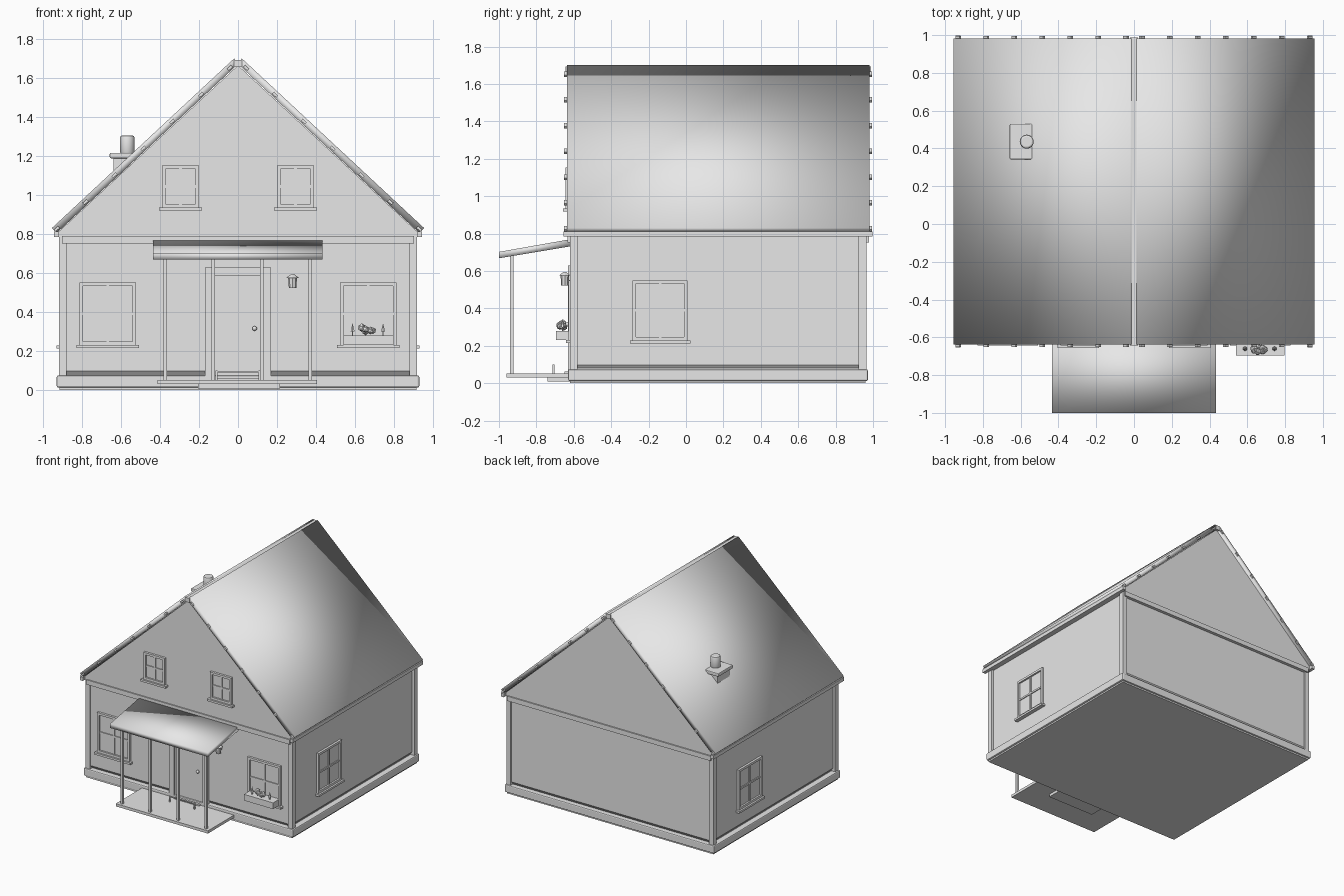
import bpy, bmesh, math, random
from mathutils import Matrix, Vector

if "Cube" in bpy.data.objects:
    bpy.data.objects.remove(bpy.data.objects["Cube"])

random.seed(4)
GREY = bpy.data.materials.new("plain_grey")
GREY.diffuse_color = (0.8, 0.8, 0.8, 1)
GREY.use_nodes = True
GREY.node_tree.nodes["Principled BSDF"].inputs["Base Color"].default_value = GREY.diffuse_color


def finish(name, bm, smooth=False, bevel=0):
    bmesh.ops.recalc_face_normals(bm, faces=bm.faces)
    for f in bm.faces:
        f.smooth = smooth
    me = bpy.data.meshes.new(name)
    bm.to_mesh(me)
    bm.free()
    me.materials.append(GREY)
    ob = bpy.data.objects.new(name, me)
    bpy.context.collection.objects.link(ob)
    if bevel:
        mod = ob.modifiers.new("bevel", "BEVEL")
        mod.width, mod.segments = bevel, 2
    return ob


def add_box(bm, x, y, z, rot=0):
    """Box from (min, max) pairs, optionally turned about the y axis."""
    lo, hi = Vector((x[0], y[0], z[0])), Vector((x[1], y[1], z[1]))
    m = (Matrix.Translation((lo + hi) / 2) @ Matrix.Rotation(rot, 4, 'Y')
         @ Matrix.Diagonal((*(hi - lo), 1)))
    bmesh.ops.create_cube(bm, size=1, matrix=m)


def boxes(name, items, bevel=0):
    bm = bmesh.new()
    for it in items:
        add_box(bm, *it)
    return finish(name, bm, bevel=bevel)


def prism(name, pts, a, b, axis='Y', smooth=False):
    """Extrude a 2D profile along y (points x, z) or along x (points y, z)."""
    bm = bmesh.new()
    mk = (lambda p, t: (p[0], t, p[1])) if axis == 'Y' else (lambda p, t: (t, p[0], p[1]))
    ends = [[bm.verts.new(mk(p, t)) for p in pts] for t in (a, b)]
    for e in ends:
        bm.faces.new(e)
    for i in range(len(pts)):
        j = (i + 1) % len(pts)
        bm.faces.new((ends[0][i], ends[0][j], ends[1][j], ends[1][i]))
    return finish(name, bm, smooth)


def cone(name, loc, r1, r2, h, seg=16, smooth=True):
    bm = bmesh.new()
    bmesh.ops.create_cone(bm, cap_ends=True, segments=seg, radius1=r1, radius2=r2, depth=h,
                          matrix=Matrix.Translation((loc[0], loc[1], loc[2] + h / 2)))
    ob = finish(name, bm)
    if smooth:
        for f in ob.data.polygons:
            f.use_smooth = abs(f.normal.z) < 0.9
    return ob


def window(name, side, wall, u0, u1, z0, z1):
    """Framed window; side is 'front', or +1 / -1 for the side walls."""
    parts, fw, um, zm = [], 0.018, (u0 + u1) / 2, (z0 + z1) / 2
    layout = [
        (u0, u1, z0, z1, 0.004),                      # glass
        (u0, u0 + fw, z0, z1, 0.018), (u1 - fw, u1, z0, z1, 0.018),
        (u0, u1, z1 - fw, z1, 0.018), (u0, u1, z0, z0 + fw, 0.018),
        (um - 0.007, um + 0.007, z0, z1, 0.011),      # glazing bars
        (u0, u1, zm - 0.007, zm + 0.007, 0.011),
        (u0 - 0.015, u1 + 0.015, z0 - 0.016, z0, 0.032),  # sill
    ]
    for a, b, c, d, out in layout:
        if side == 'front':
            parts.append(((a, b), (-wall - out, -wall + 0.01), (c, d)))
        else:
            parts.append((tuple(sorted((side * (wall - 0.01), side * (wall + out)))),
                          (a, b), (c, d)))
    boxes(name, parts)


# Ground slab, plinth and walls
boxes("ground_slab", [((-0.915, 0.915), (-0.62, 0.96), (0, 0.02))])
boxes("plinth", [((-0.93, 0.93), (-0.63, 0.973), (0.012, 0.074))], bevel=0.008)
boxes("walls", [((-0.885, 0.885), (-0.59, 0.935), (0.05, 0.795))])

# Wall cladding, chamfered under its lower edge
for s in (-1, 1):
    prism("side_cladding", [(s * 0.88, 0.074), (s * 0.898, 0.098), (s * 0.898, 0.79),
                            (s * 0.88, 0.79)], -0.585, 0.925)
for a, b in ((-0.59, -0.61), (0.935, 0.953)):
    prism("end_cladding", [(a, 0.074), (b, 0.098), (b, 0.79), (a, 0.79)], -0.885, 0.885, 'X')

# Corner posts and trim boards
boxes("corner_posts", [(tuple(sorted((s * 0.88, s * 0.918))), y, (0.07, 0.79))
                       for s in (-1, 1) for y in ((-0.621, -0.58), (0.923, 0.965))])
boxes("trim_boards", [((-0.903, 0.903), y, (0.752, 0.79))
                      for y in ((-0.634, -0.6), (0.94, 0.978))])

# Gable ends, filled through under the roof
prism("gable", [(-0.93, 0.788), (0.93, 0.788), (0.93, 0.802), (0, 1.665), (-0.93, 0.802)],
      -0.625, 0.968)

# Roof slabs, ridge beam, purlins and eave boards
for s in (-1, 1):
    prism("roof_slab", [(s * 0.955, 0.83), (s * 0.02, 1.70), (s * -0.002, 1.673),
                        (s * 0.931, 0.804)], -0.637, 0.981, smooth=True)
boxes("ridge_beam", [((-0.02, 0.02), (-0.644, 0.988), (1.657, 1.692))])
purlins = []
for s in (-1, 1):
    for i in range(7):
        x = 0.93 - 0.148 * i
        z = 0.83 + (0.955 - x) * 0.93 - 0.027
        purlins.append(((s * x - 0.014, s * x + 0.014), (-0.651, 0.994),
                        (z - 0.007, z + 0.007), s * math.radians(42.9)))
boxes("purlins", purlins)
boxes("eave_boards", [(tuple(sorted((s * 0.918, s * 0.945))), (-0.655, 0.998), (0.784, 0.812))
                      for s in (-1, 1)])

# Chimney
boxes("chimney_stack", [((-0.638, -0.552), (0.36, 0.51), (1.0, 1.19))])
boxes("chimney_cap", [((-0.658, -0.536), (0.342, 0.53), (1.188, 1.216))], bevel=0.006)
pot = cone("chimney_pot", (-0.568, 0.436, 1.21), 0.037, 0.037, 0.095, 20)
pot_bevel = pot.modifiers.new("bevel", "BEVEL")
pot_bevel.width, pot_bevel.segments = 0.01, 2

# Windows
for s in (-1, 1):
    lo, hi = sorted((s * 0.522, s * 0.813))
    window("lower_window", 'front', 0.61, lo, hi, 0.23, 0.55)
    lo, hi = sorted((s * 0.2, s * 0.39))
    window("upper_window", 'front', 0.625, lo, hi, 0.935, 1.152)
window("right_window", 1, 0.898, -0.285, 0.008, 0.228, 0.55)
window("left_window", -1, 0.898, 0.34, 0.635, 0.228, 0.55)

# Door with frame and knob
boxes("door_frame", [((-0.17, -0.125), (-0.63, -0.6), (0.05, 0.628)),
                     ((0.125, 0.17), (-0.63, -0.6), (0.05, 0.628)),
                     ((-0.17, 0.17), (-0.63, -0.6), (0.588, 0.628))])
boxes("door", [((-0.125, 0.125), (-0.618, -0.6), (0.05, 0.588)),
               ((-0.11, 0.11), (-0.65, -0.6), (0.05, 0.062))])
bm = bmesh.new()
bmesh.ops.create_uvsphere(bm, u_segments=12, v_segments=8, radius=0.012,
                          matrix=Matrix.Translation((0.085, -0.632, 0.315)))
finish("door_knob", bm, True)

# Porch: deck, step, boot rail, posts and sloped roof
boxes("porch_deck", [((-0.412, 0.405), (-0.96, -0.6), (0.03, 0.052))])
boxes("step", [((-0.205, 0.215), (-0.74, -0.6), (0.008, 0.032))])
boxes("boot_rail", [((x - 0.005, x + 0.005), (-0.713, -0.703), (0.05, 0.1))
                    for x in (-0.11, 0.11)] + [((-0.11, 0.11), (-0.712, -0.704), (0.09, 0.098))])
boxes("porch_posts", [((x - 0.009, x + 0.009), (-0.94, -0.922), (0.05, 0.69))
                      for x in (-0.374, -0.127, 0.123, 0.37)])
prism("porch_roof", [(-1.0, 0.668), (-1.0, 0.702), (-0.615, 0.77), (-0.615, 0.732)],
      -0.435, 0.433, 'X', smooth=True)

# Wall lantern
cone("lantern_body", (0.28, -0.648, 0.522), 0.019, 0.023, 0.055, 8, False)
cone("lantern_hood", (0.28, -0.648, 0.575), 0.032, 0.006, 0.02, 8, False)
boxes("lantern_bracket", [((0.274, 0.286), (-0.645, -0.6), (0.54, 0.552))])

# Flower box with plants
boxes("flower_box", [((0.54, 0.798), (-0.695, -0.61), (0.23, 0.28))])
bm = bmesh.new()
for i in range(7):
    a = i * math.tau / 7
    c = (0.662 + 0.03 * math.cos(a), -0.665 + 0.012 * math.sin(a),
         0.31 + random.uniform(-0.012, 0.012))
    bmesh.ops.create_icosphere(bm, subdivisions=1, radius=random.uniform(0.017, 0.023),
                               matrix=Matrix.Translation(c))
finish("flowers", bm)
for x in (0.588, 0.744):
    cone("small_shrub", (x, -0.66, 0.3), 0.012, 0.0, 0.042, 6, False)
    boxes("shrub_stem", [((x - 0.003, x + 0.003), (-0.663, -0.657), (0.275, 0.302))])
